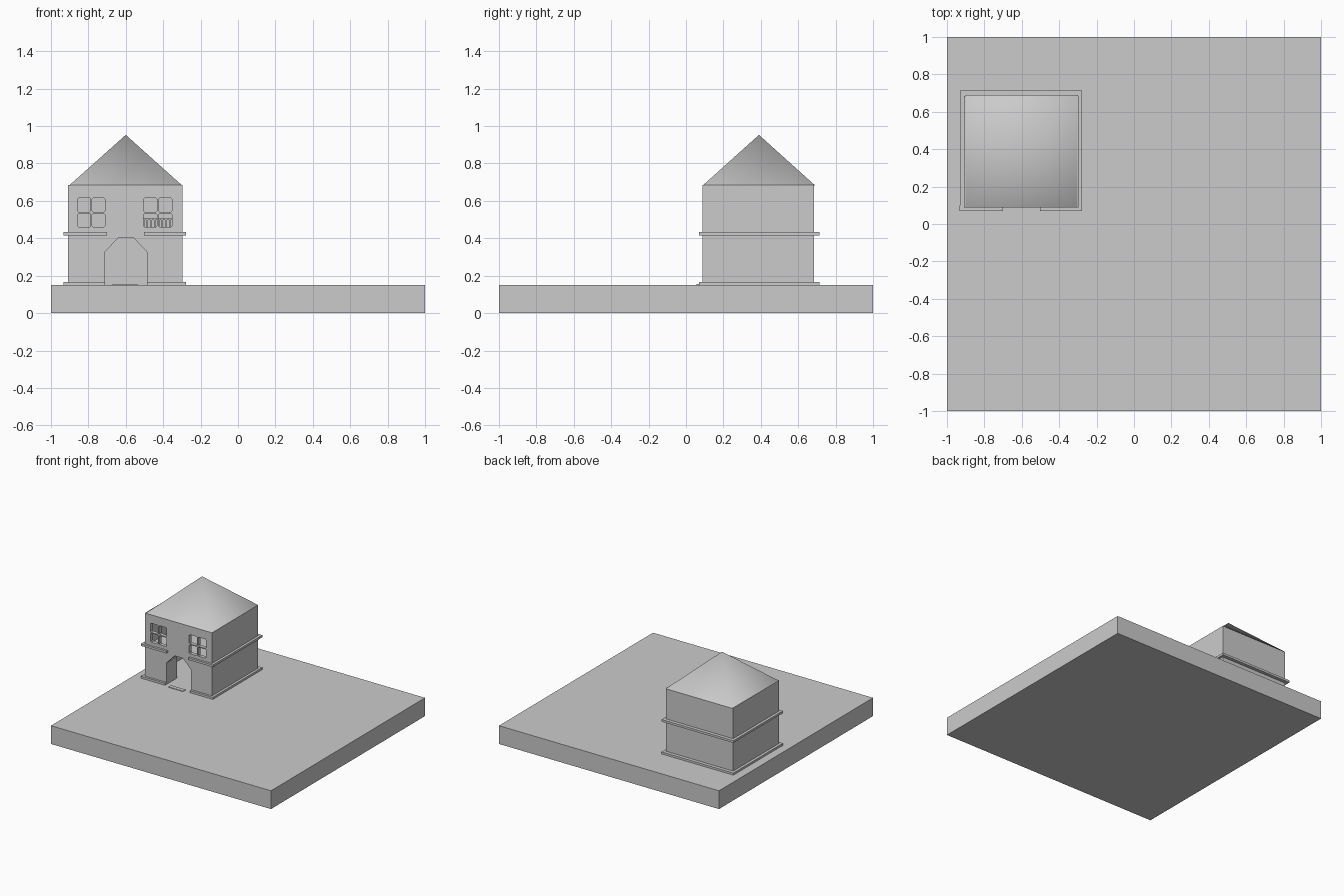
import bpy, math

if "Cube" in bpy.data.objects:
    bpy.data.objects.remove(bpy.data.objects["Cube"])

def mesh_obj(name, verts, faces):
    me = bpy.data.meshes.new(name)
    me.from_pydata(verts, [], faces)
    ob = bpy.data.objects.new(name, me)
    bpy.context.collection.objects.link(ob)
    return ob

def prism(name, profile, y0, y1):
    """Extrude an (x, z) outline, listed counter-clockwise from the front, along y."""
    n = len(profile)
    verts = [(x, y, z) for y in (y0, y1) for x, z in profile]
    faces = [tuple(range(n)), tuple(range(2 * n - 1, n - 1, -1))]
    faces += [(i, i + n, (i + 1) % n + n, (i + 1) % n) for i in range(n)]
    return mesh_obj(name, verts, faces)

def box(name, x0, x1, y0, y1, z0, z1):
    return prism(name, [(x0, z0), (x1, z0), (x1, z1), (x0, z1)], y0, y1)

def pane_outline(x0, x1, z0, z1, c=0.006):
    return [(x0 + c, z0), (x1 - c, z0), (x1, z0 + c), (x1, z1 - c),
            (x1 - c, z1), (x0 + c, z1), (x0, z1 - c), (x0, z0 + c)]

def cut(target, cutter):
    cutter.hide_render = True
    mod = target.modifiers.new(cutter.name, 'BOOLEAN')
    mod.operation, mod.object, mod.solver = 'DIFFERENCE', cutter, 'EXACT'
    cutters.append(cutter)

X0, X1, Y0, Y1, T = -0.908, -0.298, 0.088, 0.685, 0.03
cutters = []

# Ground slab
box("base_slab", -1, 1, -1, 1, 0, 0.15)

# Hollow walls with arched doorway and window panes
walls = box("house_walls", X0, X1, Y0, Y1, 0.149, 0.685)
cut(walls, box("room_cutter", X0 + T, X1 - T, Y0 + T, Y1 - T, 0.1, 0.75))
door = [(-0.712, 0.10), (-0.487, 0.10), (-0.487, 0.327), (-0.561, 0.405),
        (-0.637, 0.405), (-0.712, 0.327)]
cut(walls, prism("door_cutter", door, 0.0, Y0 + 2 * T))
for wx, w in ((-0.857, 0.146), (-0.505, 0.152)):
    p = (w - 0.008) / 2
    for px in (wx, wx + p + 0.008):
        for z0, z1 in ((0.46, 0.533), (0.541, 0.616)):
            cut(walls, prism("pane_cutter", pane_outline(px, px + p, z0, z1), 0.0, Y0 + 2 * T))
bpy.context.view_layer.update()
deps = bpy.context.evaluated_depsgraph_get()
result = bpy.data.meshes.new_from_object(walls.evaluated_get(deps))
walls.modifiers.clear()
walls.data = result
for c in cutters:
    bpy.data.objects.remove(c)

# Pyramid roof
r = (-0.902, -0.299, 0.09, 0.69)
roof = mesh_obj("roof", [(r[0], r[2], 0.683), (r[1], r[2], 0.683), (r[1], r[3], 0.683),
                         (r[0], r[3], 0.683), (-0.6, 0.39, 0.953)],
                [(0, 1, 4), (1, 2, 4), (2, 3, 4), (3, 0, 4)])
for poly in roof.data.polygons:
    poly.use_smooth = True

# Trim ledges around the walls, open above and at the door
for label, z0, z1, gl, gr in (("foot", 0.149, 0.167, -0.712, -0.487),
                              ("middle", 0.415, 0.433, -0.70, -0.502)):
    box(label + "_ledge_front_left", -0.933, gl, 0.07, Y0 + 0.01, z0, z1)
    box(label + "_ledge_front_right", gr, -0.278, 0.07, Y0 + 0.01, z0, z1)
    box(label + "_ledge_left", -0.93, X0 + 0.01, 0.07, 0.713, z0, z1)
    box(label + "_ledge_right", X1 - 0.01, -0.278, 0.07, 0.713, z0, z1)
    box(label + "_ledge_back", -0.93, -0.278, Y1 - 0.01, 0.713, z0, z1)

# Door step
box("door_step", -0.672, -0.538, 0.055, Y0, 0.149, 0.155)

# Open door leaves and upper floor
for name, x in (("left_door_leaf", -0.722), ("right_door_leaf", -0.486)):
    box(name, x, x + 0.009, Y0 + T, Y0 + T + 0.11, 0.15, 0.327)
box("upper_floor", X0 + T, X1 - T, Y0 + T, Y1 - T, 0.415, 0.433)

# Indoor railing seen through the right window
box("railing_top", -0.51, -0.34, 0.35, 0.362, 0.497, 0.507)
for i in range(9):
    x = -0.508 + i * 0.02
    box("railing_post", x, x + 0.008, 0.352, 0.36, 0.433, 0.497)
